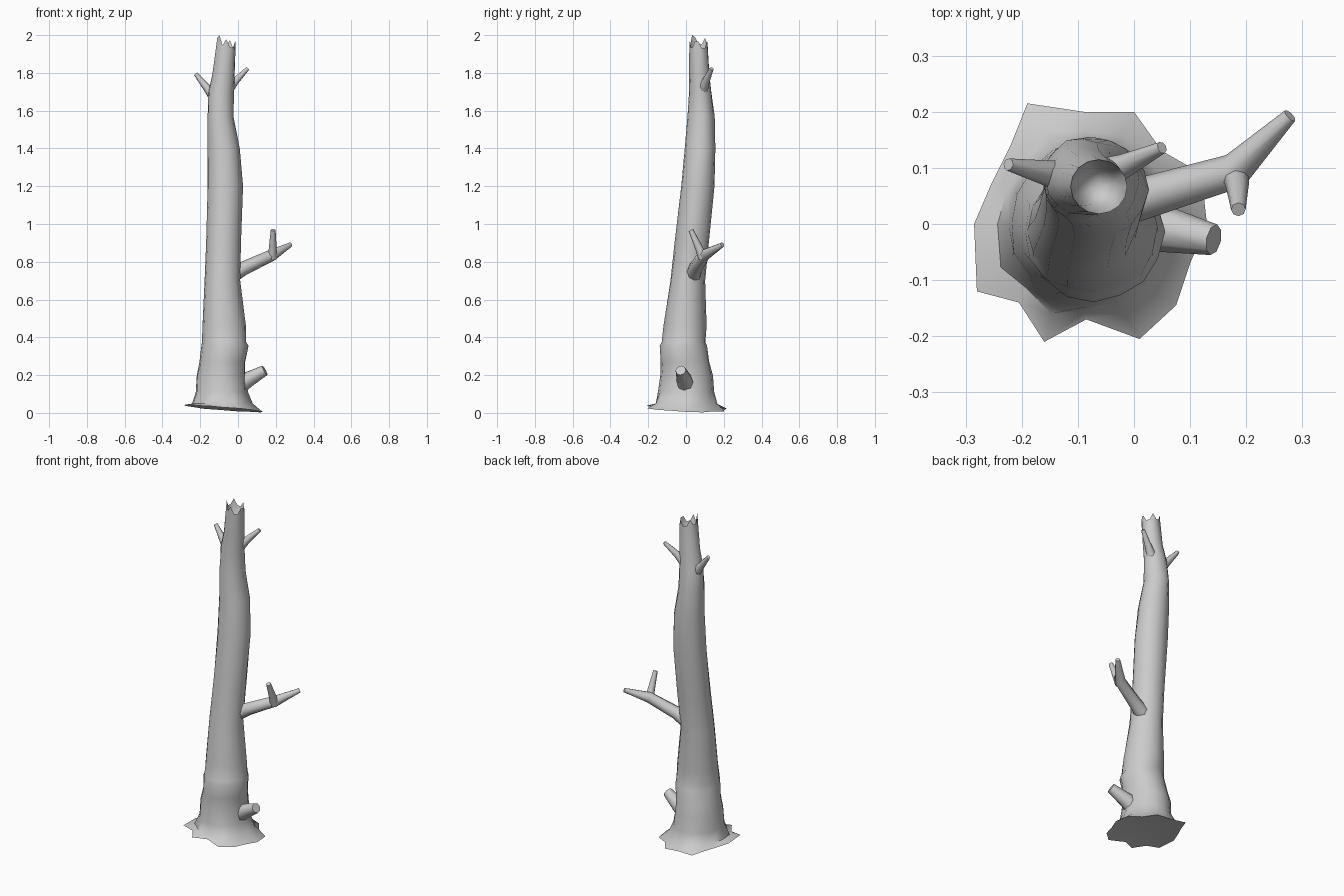
import bpy, bmesh, math, random
from mathutils import Vector

random.seed(4)
SIDES = 16

cube = bpy.data.objects.get("Cube")
if cube:
    bpy.data.objects.remove(cube, do_unlink=True)

bark = bpy.data.materials.new("bark_grey")
bark.use_nodes = True
bark.diffuse_color = (0.6, 0.6, 0.6, 1)
bark.node_tree.nodes["Principled BSDF"].inputs["Base Color"].default_value = (0.6, 0.6, 0.6, 1)


def finish(name, bm, angle):
    """Turn a bmesh into a smooth shaded bark object."""
    bmesh.ops.recalc_face_normals(bm, faces=bm.faces)
    mesh = bpy.data.meshes.new(name)
    bm.to_mesh(mesh)
    bm.free()
    mesh.materials.append(bark)
    obj = bpy.data.objects.new(name, mesh)
    bpy.context.collection.objects.link(obj)
    bpy.ops.object.select_all(action="DESELECT")
    obj.select_set(True)
    bpy.context.view_layer.objects.active = obj
    bpy.ops.object.shade_smooth_by_angle(angle=math.radians(angle))
    return obj


def loft(bm, rings):
    """Skin a list of point rings with quads and return the vertex rings."""
    loops = [[bm.verts.new(p) for p in ring] for ring in rings]
    for low, high in zip(loops, loops[1:]):
        n = len(low)
        for i in range(n):
            j = (i + 1) % n
            bm.faces.new((low[i], low[j], high[j], high[i]))
    return loops


def cap(bm, loop, point):
    """Close a ring with a fan around a point."""
    tip = bm.verts.new(point)
    for i, v in enumerate(loop):
        bm.faces.new((v, loop[(i + 1) % len(loop)], tip))


def oval(z, x0, x1, y0, y1, rough=0.0):
    """Ring of points filling the given bounds, slightly uneven."""
    ring = []
    for i in range(SIDES):
        a = math.tau * i / SIDES
        r = 1 - random.uniform(0, rough)
        ring.append(Vector(((x0 + x1) / 2 + (x1 - x0) / 2 * r * math.cos(a),
                            (y0 + y1) / 2 + (y1 - y0) / 2 * r * math.sin(a), z)))
    return ring


# Flared root outline, counter-clockwise from the left side
root_outline = [(.13, 0), (.12, .09), (.05, .13), (0, .2), (-.09, .2), (-.19, .215),
                (-.22, .14), (-.255, .07), (-.285, 0), (-.28, -.12), (-.205, -.14),
                (-.16, -.21), (-.085, -.17), (.01, -.205), (.075, -.145), (.1, -.07)]
roots = [Vector((x, y, max(0, .016 - .08 * x - .04 * y))) for x, y in root_outline]

# Trunk sections: height, x bounds, y bounds
sections = [(.11, -.23, .055, -.15, .15), (.2, -.225, .045, -.14, .145),
            (.27, -.208, .045, -.135, .13), (.355, -.197, .056, -.142, .115),
            (.375, -.192, .05, -.135, .108), (.46, -.19, .042, -.122, .112),
            (.7, -.178, .012, -.086, .103), (.9, -.17, .017, -.062, .125),
            (1.2, -.166, .027, -.03, .152), (1.4, -.166, .012, -.01, .16),
            (1.57, -.165, -.02, .005, .155), (1.7, -.16, -.02, .014, .137),
            (1.8, -.135, -.016, .016, .125)]
body = [oval(*s, rough=.06) for s in sections]
collar = [r.lerp(b, .68) for r, b in zip(roots, body[0])]
for p in collar:
    p.z = .05

# Broken top: jagged rim and a hollow inside
rim = oval(1.95, -.113, -.012, .018, .115)
for i, p in enumerate(rim):
    p.z = 1.955 - .25 * (p.x + .06) + (.022 if i % 3 == 0 else -.014)
    p.z = min(p.z, 2.0)
rim[10].z = 2.0
hollow = oval(1.88, -.1, -.025, .032, .1)

bm = bmesh.new()
loops = loft(bm, [roots, collar] + body + [rim, hollow])
cap(bm, loops[0], (-.08, 0, .045))
cap(bm, loops[-1], (-.062, .066, 1.84))
finish("trunk", bm, 50)


def branch(name, path, sides=8):
    """Tapered limb through (x, y, z, radius) points with a blunt tip."""
    pts = [Vector(p[:3]) for p in path]
    rings = []
    for i, p in enumerate(pts):
        along = pts[min(i + 1, len(pts) - 1)] - pts[max(i - 1, 0)]
        turn = along.to_track_quat("Z", "Y")
        r = path[i][3]
        rings.append([p + turn @ Vector((r * math.cos(math.tau * k / sides),
                                         r * math.sin(math.tau * k / sides), 0))
                      for k in range(sides)])
    bm = bmesh.new()
    loops = loft(bm, rings)
    bm.faces.new(loops[0])
    bm.faces.new(loops[-1])
    finish(name, bm, 50)


branch("low_stub", [(-.03, 0, .12, .052), (.05, -.008, .175, .042), (.142, -.028, .225, .028)])
branch("main_branch", [(-.04, .035, .725, .045), (.03, .05, .765, .037),
                       (.18, .095, .835, .032), (.278, .193, .89, .013)])
branch("main_branch_twig", [(.18, .09, .82, .026), (.184, .07, .87, .021), (.186, .026, .968, .013)])
branch("upper_right_twig", [(-.11, .08, 1.65, .032), (-.16, .092, 1.715, .022), (-.224, .106, 1.795, .011)])
branch("upper_left_twig", [(-.06, .085, 1.7, .032), (-.015, .105, 1.755, .021), (.05, .136, 1.822, .011)])
